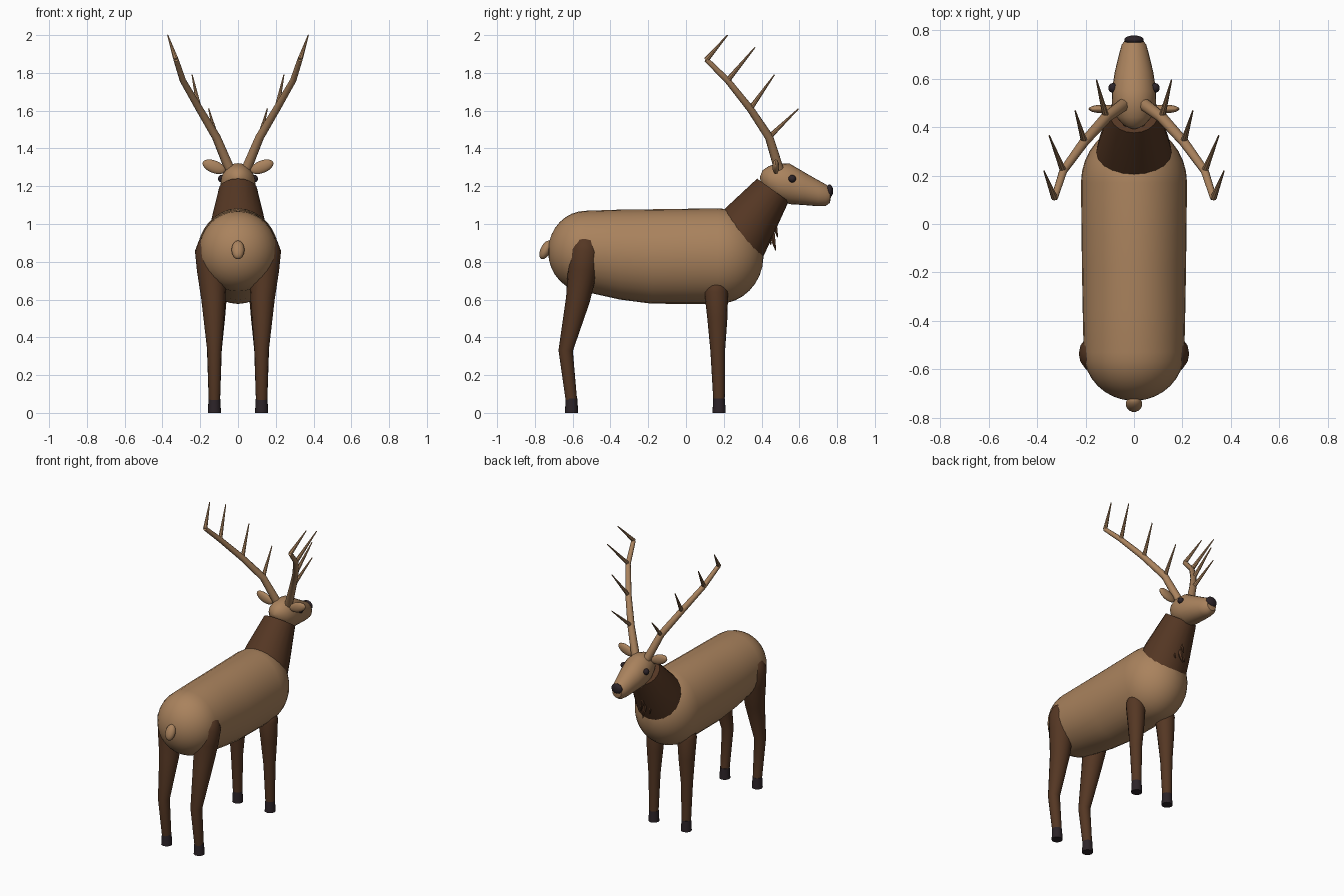
import bpy, bmesh, math
from mathutils import Vector, Matrix

cube = bpy.data.objects.get("Cube")
if cube:
    bpy.data.objects.remove(cube, do_unlink=True)

made = []


def material(name, colour):
    m = bpy.data.materials.new(name)
    m.use_nodes = True
    m.diffuse_color = (*colour, 1)
    m.node_tree.nodes["Principled BSDF"].inputs["Base Color"].default_value = (*colour, 1)
    return m


TAN = material("tan coat", (0.40, 0.225, 0.11))
BROWN = material("dark brown coat", (0.09, 0.038, 0.017))
BLACK = material("hoof black", (0.025, 0.017, 0.021))


def finish(name, bm, mat):
    bmesh.ops.recalc_face_normals(bm, faces=bm.faces)
    mesh = bpy.data.meshes.new(name)
    bm.to_mesh(mesh)
    bm.free()
    mesh.materials.append(mat)
    ob = bpy.data.objects.new(name, mesh)
    bpy.context.collection.objects.link(ob)
    made.append(ob)
    return ob


def skin(name, rings, mat, sides):
    """Skin a list of (centre, half-axis u, half-axis v) rings and cap both ends."""
    bm = bmesh.new()
    loops = []
    for c, u, v in rings:
        angles = [math.tau * i / sides for i in range(sides)]
        loops.append([bm.verts.new(c + u * math.cos(a) + v * math.sin(a)) for a in angles])
    for a, b in zip(loops, loops[1:]):
        for i in range(sides):
            j = (i + 1) % sides
            bm.faces.new((a[i], a[j], b[j], b[i]))
    bm.faces.new(loops[0])
    bm.faces.new(loops[-1])
    return finish(name, bm, mat)


def loft(name, sections, mat, sides=32):
    """Sections along y: (y, centre z, half width, half height)."""
    rings = [(Vector((0, y, z)), Vector((w, 0, 0)), Vector((0, 0, h)))
             for y, z, w, h in sections]
    return skin(name, rings, mat, sides)


def tube(name, points, mat, sides=12):
    """Points along a limb: (x, y, z, radius)."""
    pos = [Vector(p[:3]) for p in points]
    rings = []
    for i, p in enumerate(pos):
        t = (pos[min(i + 1, len(pos) - 1)] - pos[max(i - 1, 0)]).normalized()
        u = (Vector((1, 0, 0)) - t * t.x).normalized()
        rings.append((p, u * points[i][3], t.cross(u) * points[i][3]))
    return skin(name, rings, mat, sides)


def ellipsoid(name, centre, radii, mat, axis="X", angle=0):
    bm = bmesh.new()
    m = (Matrix.Translation(centre) @ Matrix.Rotation(math.radians(angle), 4, axis)
         @ Matrix.Diagonal((*radii, 1)))
    bmesh.ops.create_uvsphere(bm, u_segments=20, v_segments=12, radius=1, matrix=m)
    return finish(name, bm, mat)


# Body: rump dome, barrel, chest dome
def dome(y, z, w, depth, h, direction, steps=8):
    out = []
    for i in range(steps + 1):
        a = math.radians(88) * i / steps
        out.append((y + direction * depth * math.sin(a), z, w * math.cos(a), h * math.cos(a)))
    return out


rump = dome(-0.53, 0.855, 0.208, 0.2, 0.215, -1)[::-1]
barrel = [(-0.35, 0.838, 0.212, 0.238), (-0.18, 0.828, 0.215, 0.25)]
chest = dome(0.17, 0.83, 0.219, 0.24, 0.253, 1)
loft("body", rump + barrel + chest, TAN)

# Neck with ragged throat tufts
tube("neck", [(0, 0.27, 0.91, 0.163), (0, 0.33, 1.0, 0.147), (0, 0.46, 1.18, 0.103)], BROWN, 20)
for i, (x, y, z) in enumerate([(0, 0.475, 0.86), (-0.035, 0.45, 0.89), (0.035, 0.45, 0.89),
                               (0, 0.485, 0.93)]):
    tube(f"throat_tuft_{i + 1}", [(x, y - 0.03, z + 0.12, 0.026), (x, y, z, 0.003)], BROWN, 6)

# Head, nose and tail
loft("head", [(0.392, 1.245, 0.005, 0.005), (0.405, 1.242, 0.04, 0.042),
              (0.44, 1.232, 0.072, 0.075), (0.49, 1.222, 0.09, 0.1),
              (0.55, 1.212, 0.092, 0.107), (0.63, 1.186, 0.079, 0.086),
              (0.70, 1.163, 0.062, 0.069), (0.74, 1.153, 0.051, 0.057),
              (0.762, 1.152, 0.035, 0.04), (0.768, 1.152, 0.005, 0.006)], TAN, 24)
ellipsoid("nose", (0, 0.76, 1.175), (0.04, 0.019, 0.034), BLACK)
ellipsoid("tail", (0, -0.743, 0.863), (0.034, 0.027, 0.053), TAN, "X", -25)

for s, side in ((1, "left"), (-1, "right")):
    # Eyes and ears
    ellipsoid(f"{side}_eye", (s * 0.087, 0.562, 1.24), (0.019, 0.02, 0.02), BLACK)
    ellipsoid(f"{side}_ear", (s * 0.127, 0.475, 1.303), (0.064, 0.018, 0.033), TAN, "Y", -22 * s)

    # Antler beam and tines
    beam = [(0.04, 0.495, 1.28, 0.027), (0.115, 0.44, 1.46, 0.023), (0.205, 0.34, 1.61, 0.02),
            (0.292, 0.22, 1.76, 0.017), (0.328, 0.108, 1.87, 0.014)]
    tips = [(0.155, 0.595, 1.61), (0.243, 0.468, 1.79), (0.35, 0.365, 1.935), (0.372, 0.22, 2.0)]
    tube(f"{side}_antler_beam", [(s * x, y, z, r) for x, y, z, r in beam], TAN, 10)
    for i, (root, tip) in enumerate(zip(beam[1:], tips)):
        tube(f"{side}_antler_tine_{i + 1}",
             [(s * root[0], root[1], root[2], 0.014), (s * tip[0], tip[1], tip[2], 0.003)], TAN, 8)

    # Legs and hooves
    front = [(0.118, 0.16, 0.70, 0.035), (0.118, 0.16, 0.68, 0.055), (0.12, 0.16, 0.64, 0.063),
             (0.122, 0.166, 0.5, 0.053), (0.125, 0.168, 0.33, 0.039), (0.125, 0.175, 0.06, 0.03)]
    hind = [(0.145, -0.53, 0.935, 0.03), (0.145, -0.53, 0.915, 0.062), (0.143, -0.535, 0.86, 0.085),
            (0.139, -0.547, 0.76, 0.079), (0.13, -0.572, 0.6, 0.064),
            (0.125, -0.637, 0.33, 0.038), (0.125, -0.606, 0.06, 0.03)]
    for part, leg in (("front", front), ("hind", hind)):
        tube(f"{side}_{part}_leg", [(s * x, y, z, r) for x, y, z, r in leg], BROWN, 16)
        x, y = s * leg[-1][0], leg[-1][1]
        tube(f"{side}_{part}_hoof", [(x, y, 0.075, 0.031), (x, y, 0, 0.035)], BLACK, 16)

# Smooth shading with sharp hoof rims
bpy.ops.object.select_all(action="DESELECT")
for ob in made:
    ob.select_set(True)
bpy.context.view_layer.objects.active = made[0]
bpy.ops.object.shade_smooth_by_angle(angle=math.radians(40))
